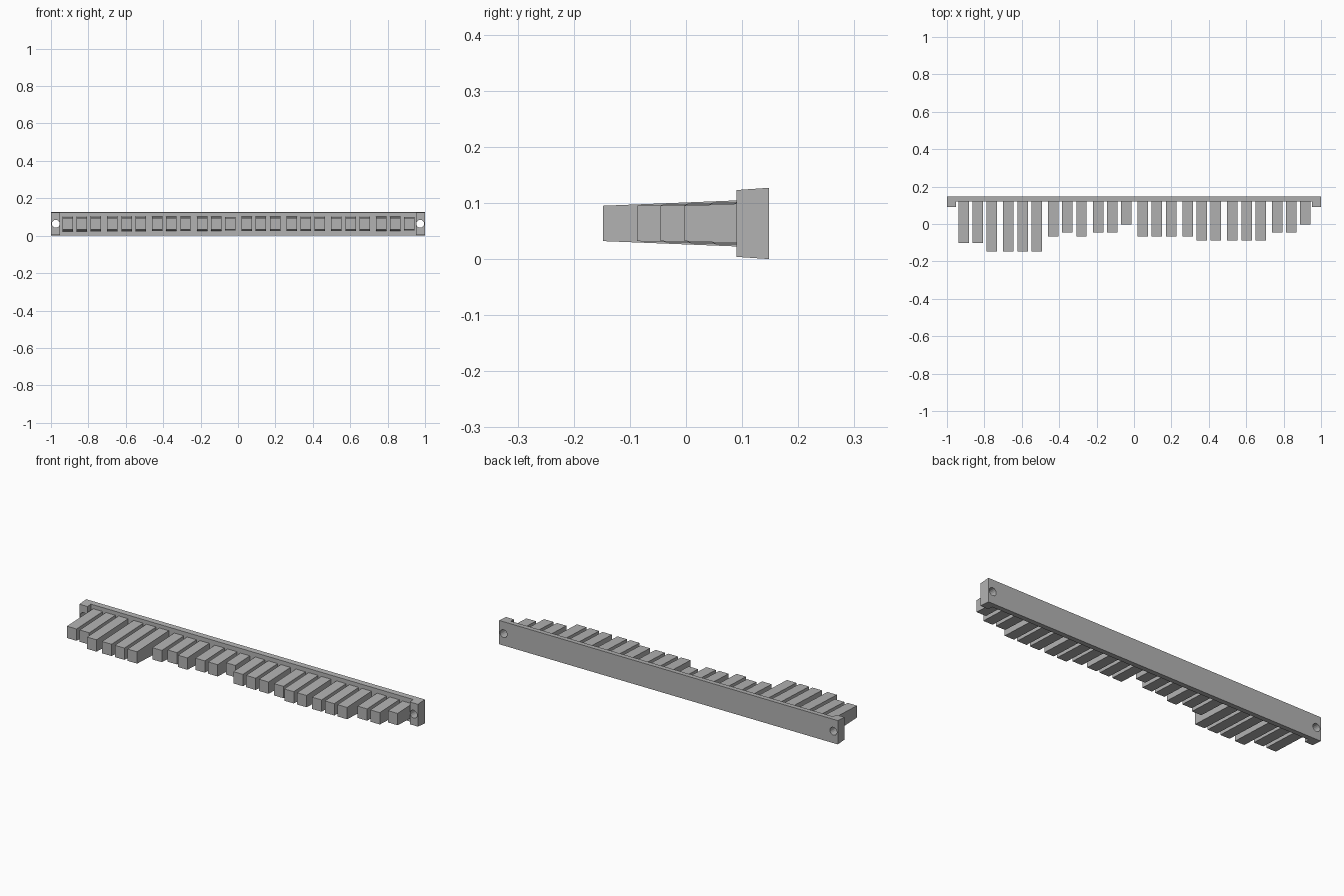
import bpy

cube = bpy.data.objects.get("Cube")
if cube:
    bpy.data.objects.remove(cube, do_unlink=True)

grey = bpy.data.materials.new("plain_grey")
grey.use_nodes = True
grey.diffuse_color = (0.45, 0.45, 0.45, 1)
grey.node_tree.nodes["Principled BSDF"].inputs["Base Color"].default_value = grey.diffuse_color

MID = 0.0635  # height of the centre line


def drafted_block(name, x, width, y0, y1, half0, half1):
    """Block whose half height grows from half0 at y0 to half1 at y1."""
    side = [(y0, MID - half0), (y1, MID - half1), (y1, MID + half1), (y0, MID + half0)]
    verts = [(x + s * width / 2, y, z) for s in (-1, 1) for y, z in side]
    faces = [(3, 2, 1, 0), (4, 5, 6, 7)]
    faces += [(i, (i + 1) % 4, (i + 1) % 4 + 4, i + 4) for i in range(4)]
    mesh = bpy.data.meshes.new(name)
    mesh.from_pydata(verts, [], faces)
    mesh.materials.append(grey)
    obj = bpy.data.objects.new(name, mesh)
    bpy.context.collection.objects.link(obj)
    return obj


def cut(target, cutter):
    bpy.context.view_layer.objects.active = target
    mod = target.modifiers.new("cut", "BOOLEAN")
    mod.operation = "DIFFERENCE"
    mod.solver = "EXACT"
    mod.object = cutter
    bpy.ops.object.modifier_apply(modifier=mod.name)
    bpy.data.objects.remove(cutter, do_unlink=True)


# Back bar, recessed between the two end lugs
bar = drafted_block("back_bar", 0, 2, 0.09, 0.148, 0.0595, 0.0635)
cut(bar, drafted_block("recess_cutter", 0, 1.904, 0, 0.119, 0.2, 0.2))

# Screw holes through the lugs
for side in (-1, 1):
    bpy.ops.mesh.primitive_cylinder_add(vertices=16, radius=0.021, depth=0.4,
                                        location=(side * 0.974, 0.12, MID),
                                        rotation=(1.5708, 0, 0))
    hole = bpy.context.object
    hole.data.materials.append(grey)
    cut(bar, hole)

# Teeth in eight groups of three, each drafted from its own tip
LONG, UPPER, MEDIUM, LOW, SHORT, STUB = -0.148, -0.102, -0.087, -0.066, -0.045, -0.003
groups = [
    (UPPER, UPPER, LONG), (LONG, LONG, LONG), (LOW, SHORT, LOW), (SHORT, SHORT, STUB),
    (LOW, LOW, LOW), (LOW, MEDIUM, MEDIUM), (MEDIUM, MEDIUM, MEDIUM), (SHORT, SHORT, STUB),
]
root = 0.122
for g, tips in enumerate(groups):
    for t, tip in enumerate(tips):
        x = 0.003 + (g - 3.5) * 0.2395 + (t - 1) * 0.0755
        drafted_block(f"tooth_{g * 3 + t + 1}", x, 0.056, tip, root,
                      0.0315, 0.0315 + 0.04 * (root - tip))
